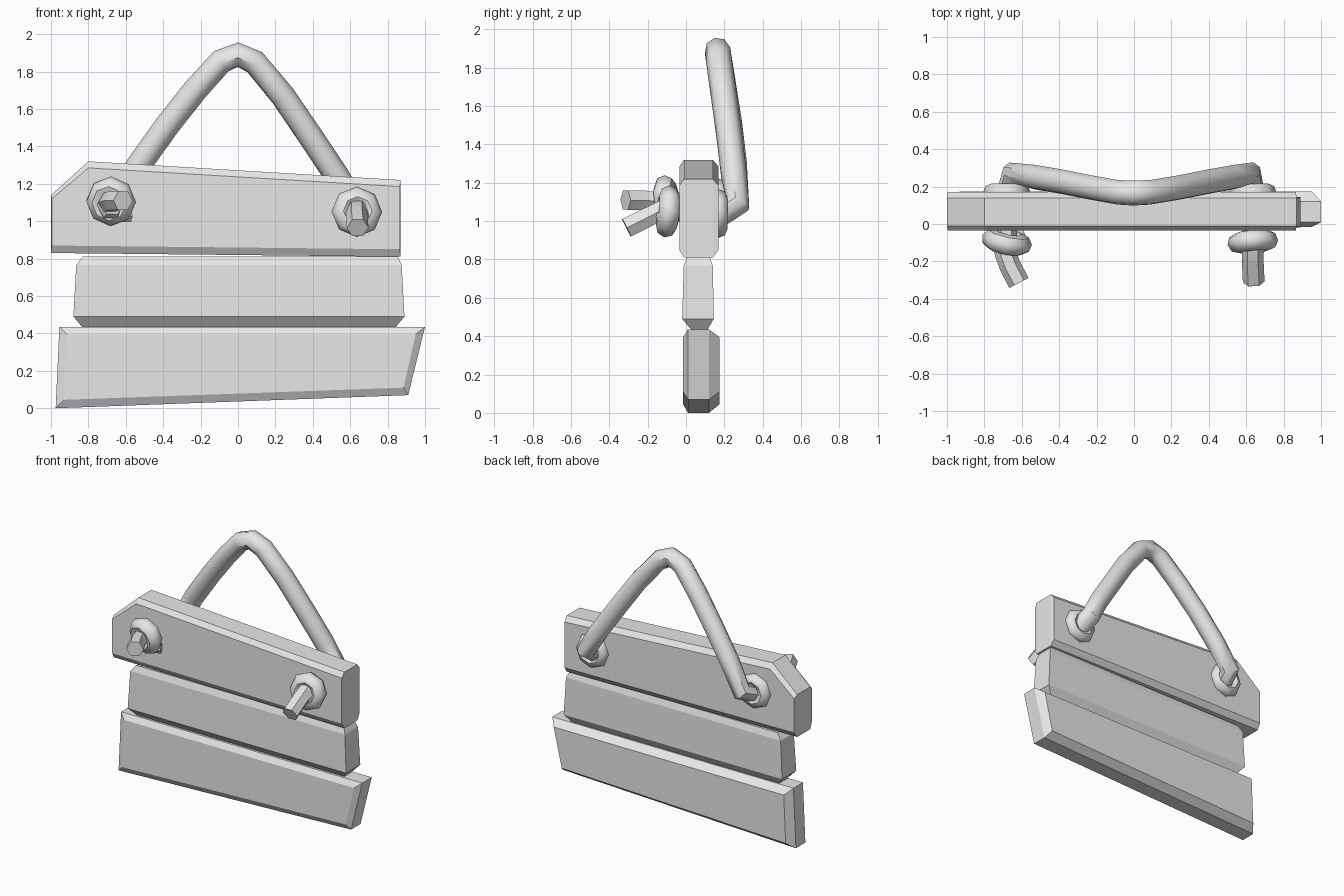
import bpy, bmesh
from mathutils import Vector, Matrix

cube = bpy.data.objects.get("Cube")
if cube:
    bpy.data.objects.remove(cube, do_unlink=True)

grey = bpy.data.materials.new("plain_grey")
grey.use_nodes = True
grey.diffuse_color = (0.8, 0.8, 0.8, 1)
grey.node_tree.nodes["Principled BSDF"].inputs["Base Color"].default_value = (0.8, 0.8, 0.8, 1)


def finish(name, bm, smooth=False):
    bmesh.ops.recalc_face_normals(bm, faces=bm.faces)
    mesh = bpy.data.meshes.new(name)
    bm.to_mesh(mesh)
    bm.free()
    mesh.materials.append(grey)
    obj = bpy.data.objects.new(name, mesh)
    bpy.context.collection.objects.link(obj)
    if smooth:
        bpy.ops.object.select_all(action="DESELECT")
        obj.select_set(True)
        bpy.context.view_layer.objects.active = obj
        bpy.ops.object.shade_smooth_by_angle(angle=0.8)
    return obj


def loft(name, rings, smooth=False, closed=False):
    """Skin a run of equal rings, capped at the ends or joined in a loop."""
    bm = bmesh.new()
    loops = [[bm.verts.new(p) for p in ring] for ring in rings]
    pairs = list(zip(loops, loops[1:]))
    if closed:
        pairs.append((loops[-1], loops[0]))
    else:
        bm.faces.new(loops[0])
        bm.faces.new(loops[-1])
    for a, b in pairs:
        n = len(a)
        for i in range(n):
            j = (i + 1) % n
            bm.faces.new((a[i], a[j], b[j], b[i]))
    return finish(name, bm, smooth)


def plank(name, outer, inner, depths):
    """Board from an outer outline and a smaller outline for its faces."""
    outlines = (inner, outer, outer, inner)
    loft(name, [[(x, y, z) for x, z in o] for o, y in zip(outlines, depths)])


def tube(name, points, radius, sides=8, closed=False):
    """Rope along a path, with mitred rings."""
    pts = [Vector(p) for p in points]
    n = len(pts)
    circle = [Matrix.Rotation(i * 6.28319 / sides, 3, "Z") @ Vector((radius, 0, 0))
              for i in range(sides)]
    rings, frame, old = [], None, None
    for i, p in enumerate(pts):
        before = pts[i - 1] if i or closed else p
        after = pts[(i + 1) % n] if i < n - 1 or closed else p
        t = ((after - p).normalized() + (p - before).normalized()).normalized()
        if frame is None:
            frame = t.to_track_quat("Z", "Y")
        else:
            frame = old.rotation_difference(t) @ frame
        old = t
        rings.append([p + frame @ c for c in circle])
    loft(name, rings, True, closed)


def ring(name, centre, major, minor, tilt=(0, 0), squash=1.0, sides=8):
    """Low-poly rope loop around the y axis, tilted about x and z."""
    turn = Matrix.Rotation(tilt[0], 3, "X") @ Matrix.Rotation(tilt[1], 3, "Z")
    path = []
    for i in range(sides):
        v = Matrix.Rotation(i * 6.28319 / sides, 3, "Y") @ Vector((major, 0, 0))
        v.x *= squash
        path.append(Vector(centre) + turn @ v)
    tube(name, path, minor, 8, True)


# Three planks
plank("top_plank",
      [(-1, .83), (-1, 1.14), (-.8, 1.32), (.87, 1.22), (.87, .81)],
      [(-.995, .87), (-.995, 1.12), (-.8, 1.285), (.865, 1.185), (.865, .85)],
      (-.035, -.01, .14, .17))
plank("bottom_plank",
      [(-.975, 0), (-.955, .435), (1, .435), (.91, .07)],
      [(-.93, .045), (-.915, .395), (.95, .395), (.885, .11)],
      (-.015, .01, .12, .175))
loft("middle_plank",
     [[(x0, y0, z), (x1, y0, z), (x1, y1, z), (x0, y1, z)]
      for x0, x1, y0, y1, z in (
          (-.83, .84, .03, .11, .43), (-.88, .89, -.02, .145, .49),
          (-.865, .875, -.012, .14, .765), (-.83, .855, .005, .125, .81))])

# Hanging rope behind the boards
tube("hanging_rope",
     [(-.68, .12, 1.06), (-.64, .27, 1.12), (-.53, .25, 1.3), (-.38, .225, 1.51),
      (-.23, .195, 1.7), (-.09, .17, 1.855), (0, .165, 1.89), (.09, .17, 1.85),
      (.24, .195, 1.67), (.39, .225, 1.45), (.53, .25, 1.24), (.615, .27, 1.09),
      (.64, .12, 1.0)], .068)

# Rope collars and knots, with tails hanging forward
for side, x, z, tail, spin in (
        ("right", -.68, 1.105, [(-.68, .0, 1.1), (-.69, -.15, 1.1), (-.66, -.23, 1.11), (-.615, -.315, 1.11)], .2),
        ("left", .635, 1.05, [(.635, .0, 1.07), (.635, -.12, 1.06), (.635, -.2, 1.02), (.64, -.31, .965)], -.1)):
    ring(side + "_back_collar", (x, .17, z - .01), .08, .047)
    ring(side + "_knot_loop", (x, -.095, z), .082, .054, (spin, -spin))
    ring(side + "_knot_wrap", (x, -.115, z - .02), .04, .045, (-spin, spin), .8, 6)
    tube(side + "_rope_tail", tail, .058, 6)

# Loose strand under the right knot
tube("right_knot_strand", [(-.68, -.09, 1.06), (-.62, -.08, 1.03), (-.58, -.06, 1.03)], .038, 6)
